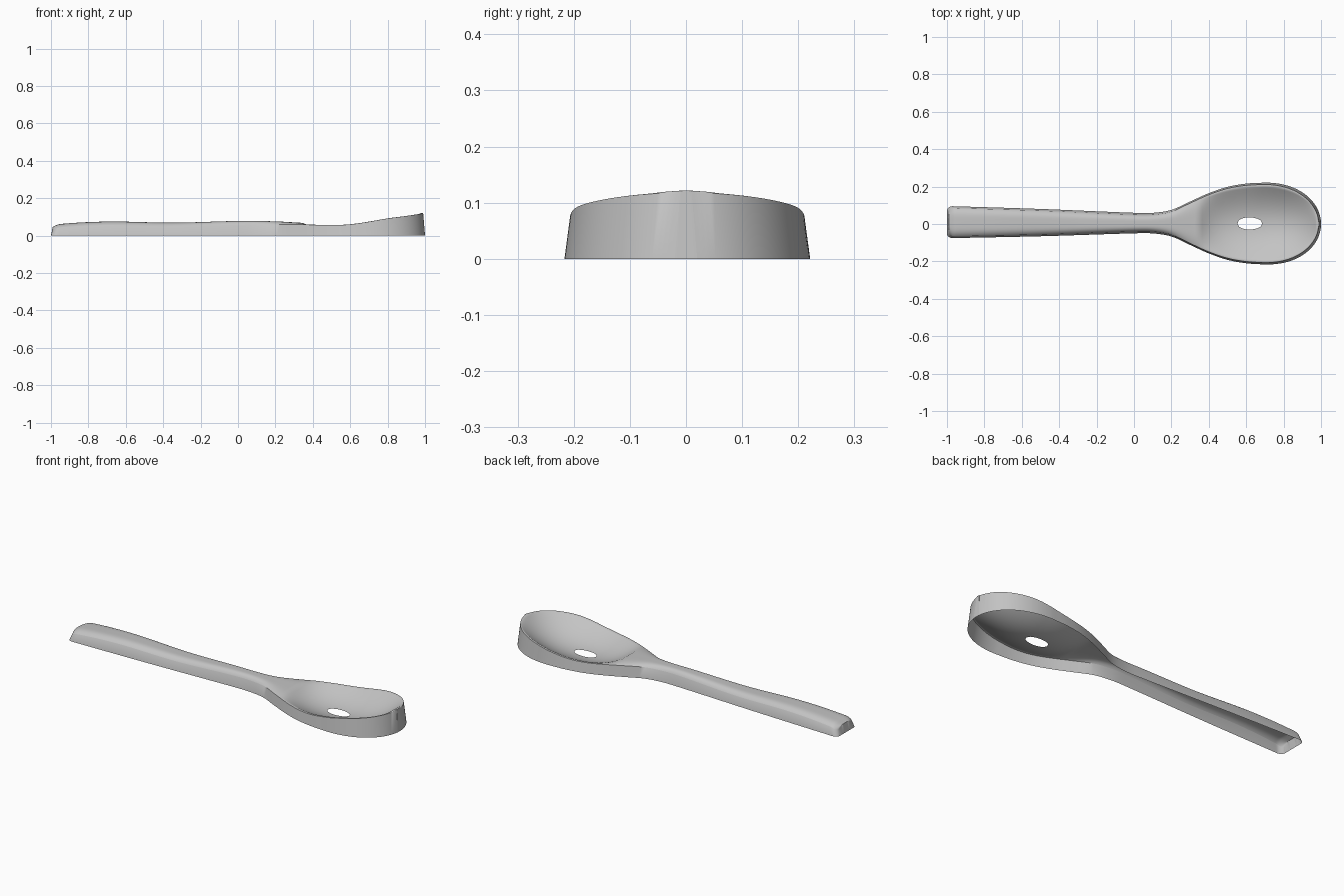
import bpy, bmesh, math

cube = bpy.data.objects.get("Cube")
if cube:
    bpy.data.objects.remove(cube, do_unlink=True)

NX, NV = 150, 36
DRAFT = 0.01          # wall flare between the top edge and the base
BOWL_X = 0.62         # deepest point of the bowl

# (x, value) profiles along the spoon
HALF_WIDTH = [(-1, .086), (-.5, .073), (0, .055), (.1, .055), (.2, .071),
              (.3, .116), (.4, .161), (.5, .195), (.6, .213), (.7, .219)]
CROWN = [(-1, .048), (-.96, .062), (-.7, .075), (-.35, .069), (0, .078),
         (.2, .076), (.35, .068), (.5, .062), (.6, .065), (.7, .078),
         (.8, .095), (.9, .108), (1, .122)]
MIDLINE = [(-1, .01), (0, .005), (.6, .003), (1, 0)]
EDGE_DROP = [(-1, .018), (.1, .02), (.4, .008), (1, .004)]


def curve(points, x):
    """Smooth interpolation through a short list of points."""
    def slope(k):
        a, b = points[max(k - 1, 0)], points[min(k + 1, len(points) - 1)]
        return (b[1] - a[1]) / (b[0] - a[0])
    x = min(max(x, points[0][0]), points[-1][0])
    k = 0
    while k < len(points) - 2 and x > points[k + 1][0]:
        k += 1
    (x0, y0), (x1, y1) = points[k], points[k + 1]
    h = x1 - x0
    t = (x - x0) / h
    return (y0 * (1 + 2 * t) * (1 - t) ** 2 + y1 * t * t * (3 - 2 * t)
            + h * t * (1 - t) * (slope(k) * (1 - t) - slope(k + 1) * t))


def half_width(x):
    if x > .7:                                   # rounded bowl tip
        w = .219 * math.sqrt(max(0, 1 - ((x - .7) / .3) ** 2.2))
        return max(w, .02)
    w = curve(HALF_WIDTH, x)
    if x < -.97:                                 # rounded handle corners
        q = (-.97 - x) / .03
        w -= .025 * (1 - math.sqrt(max(0, 1 - q * q)))
    return w


def height(x, v):
    z = curve(CROWN, x) - curve(EDGE_DROP, x) * abs(v) ** 4
    # hollow of the bowl
    s = (x - BOWL_X) / (.365 if x > BOWL_X else .27)
    if abs(s) < 1:
        across = 1 - min(1, abs(v) / .95) ** 2
        along = 1 - abs(s) ** (2.2 if s > 0 else 2.4)
        z *= 1 - 1.03 * across * along
    return z


# Top skin
bm = bmesh.new()
rows = []
for i in range(NX + 1):
    x = -math.cos(math.pi * i / NX)
    row = []
    for j in range(NV + 1):
        v = math.sin(math.pi * (j / NV - .5))
        y = curve(MIDLINE, x) + v * (half_width(x) - DRAFT)
        row.append(bm.verts.new((x * (1 - DRAFT), y, height(x, v))))
    rows.append(row)
for a, b in zip(rows, rows[1:]):
    for j in range(NV):
        bm.faces.new((a[j], b[j], b[j + 1], a[j + 1]))

# Side wall, flaring slightly down to an open base
rim = [e for e in bm.edges if e.is_boundary]
result = bmesh.ops.extrude_edge_only(bm, edges=rim)
for vert in result["geom"]:
    if isinstance(vert, bmesh.types.BMVert):
        x = vert.co.x / (1 - DRAFT)
        mid = curve(MIDLINE, x)
        scale = half_width(x) / (half_width(x) - DRAFT)
        vert.co = (x, mid + (vert.co.y - mid) * scale, 0)

# Small hole where the bowl dips through the base plane
bmesh.ops.bisect_plane(bm, geom=bm.verts[:] + bm.edges[:] + bm.faces[:],
                       plane_co=(0, 0, 0), plane_no=(0, 0, 1),
                       clear_inner=True)
bmesh.ops.recalc_face_normals(bm, faces=bm.faces[:])
top = max(bm.faces, key=lambda f: abs(f.normal.z))
if top.normal.z < 0:
    bmesh.ops.reverse_faces(bm, faces=bm.faces[:])

mesh = bpy.data.meshes.new("spoon_shell")
bm.to_mesh(mesh)
bm.free()
spoon = bpy.data.objects.new("spoon_shell", mesh)
bpy.context.collection.objects.link(spoon)

# Plain grey material
grey = bpy.data.materials.new("plain_grey")
grey.use_nodes = True
colour = (.55, .55, .55, 1)
grey.diffuse_color = colour
grey.node_tree.nodes["Principled BSDF"].inputs["Base Color"].default_value = colour
mesh.materials.append(grey)

bpy.ops.object.select_all(action="DESELECT")
spoon.select_set(True)
bpy.context.view_layer.objects.active = spoon
bpy.ops.object.shade_smooth_by_angle(angle=math.radians(35))
